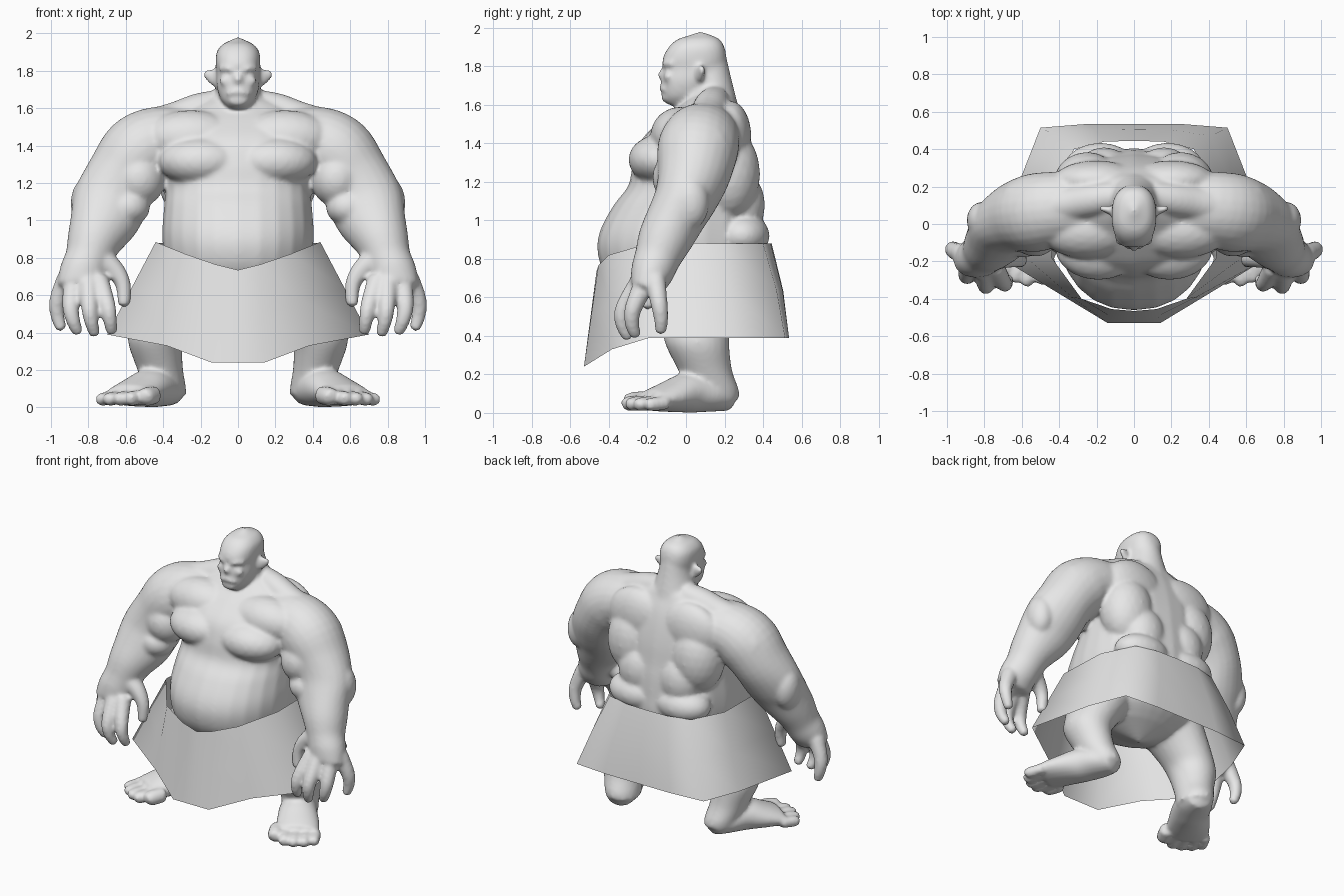
import bpy, bmesh, math
from mathutils import Vector

X, Y, Z = Vector((1, 0, 0)), Vector((0, 1, 0)), Vector((0, 0, 1))
STEPS = 24

grey = bpy.data.materials.new("light grey")
grey.diffuse_color = (0.8, 0.8, 0.8, 1)


def finish(bm, name):
    bmesh.ops.recalc_face_normals(bm, faces=bm.faces)
    mesh = bpy.data.meshes.new(name)
    bm.to_mesh(mesh)
    bm.free()
    for p in mesh.polygons:
        p.use_smooth = True
    mesh.materials.append(grey)
    ob = bpy.data.objects.new(name, mesh)
    bpy.context.collection.objects.link(ob)
    return ob


def curve_rings(rings, sub=4):
    """Extra rings on a smooth curve through the given ones."""
    out = []
    for i in range(len(rings) - 1):
        quad = [rings[min(max(i + d, 0), len(rings) - 1)] for d in (-1, 0, 1, 2)]
        for s in range(sub):
            t = s / sub
            out.append([b + .5 * t * (c - a + t * (2 * a - 5 * b + 4 * c - d + t * (3 * (b - c) + d - a)))
                        for a, b, c, d in zip(*quad)])
    return out + [list(rings[-1])]


def loft(bm, rings, ref=Y, level=False, power=2.0, side=1):
    """Closed limb through rings (x, y, z, half width, half depth along ref)."""
    rings = curve_rings(rings)
    pts = [Vector((r[0] * side, r[1], r[2])) for r in rings]
    loops, tips = [], []
    for i, (c, r) in enumerate(zip(pts, rings)):
        t = Z if level else (pts[min(i + 1, len(pts) - 1)] - pts[max(i - 1, 0)]).normalized()
        v = (ref - t * ref.dot(t)).normalized()
        u = v.cross(t)
        loop = []
        for k in range(STEPS):
            a = math.tau * k / STEPS
            ca, sa = math.cos(a), math.sin(a)
            cu = math.copysign(abs(ca) ** (2 / power), ca)
            cv = math.copysign(abs(sa) ** (2 / power), sa)
            loop.append(bm.verts.new(c + u * r[3] * cu + v * r[4] * cv))
        loops.append(loop)
        if i in (0, len(pts) - 1):
            sign = -1 if i == 0 else 1
            tips.append(bm.verts.new(c + t * sign * 0.5 * min(r[3], r[4])))
    for k in range(STEPS):
        n = (k + 1) % STEPS
        for a, b in zip(loops, loops[1:]):
            bm.faces.new((a[k], a[n], b[n], b[k]))
        bm.faces.new((tips[0], loops[0][n], loops[0][k]))
        bm.faces.new((tips[1], loops[-1][k], loops[-1][n]))


def stack(bm, levels, power=2.0):
    """Upright form from levels (z, half width, front y, back y)."""
    loft(bm, [(0, (f + b) / 2, z, w, (b - f) / 2) for z, w, f, b in levels],
         level=True, power=power)


def blob(bm, centre, size, side=1):
    """Ellipsoid muscle mass."""
    made = bmesh.ops.create_icosphere(bm, subdivisions=3, radius=1)["verts"]
    c = Vector((centre[0] * side, centre[1], centre[2]))
    for v in made:
        v.co = Vector((v.co.x * size[0], v.co.y * size[1], v.co.z * size[2])) + c


def tube(bm, points, radii, side=1, ref=Y):
    loft(bm, [(*p, r, r) for p, r in zip(points, radii)], ref=ref, side=side)


body = bmesh.new()

# Torso with heavy belly
stack(body, [(.52, .22, -.12, .22), (.60, .34, -.30, .33), (.72, .38, -.42, .38),
             (.84, .40, -.46, .405), (.95, .405, -.445, .40), (1.08, .395, -.375, .39),
             (1.18, .39, -.30, .375), (1.30, .41, -.275, .36), (1.42, .42, -.23, .335),
             (1.52, .38, -.13, .305), (1.60, .28, -.03, .27), (1.65, .16, .02, .25)], 2.2)

# Neck and head
stack(body, [(1.50, .24, -.04, .29), (1.62, .155, -.01, .265), (1.74, .112, 0, .235),
             (1.85, .09, .03, .21)])
stack(body, [(1.605, .055, -.10, .05), (1.645, .092, -.12, .12), (1.72, .115, -.125, .18),
             (1.79, .115, -.115, .20), (1.84, .12, -.122, .21), (1.90, .115, -.09, .20),
             (1.94, .085, -.045, .175), (1.958, .05, .01, .14)], 2.4)

# Nose, lips and chin
blob(body, (0, -.122, 1.755), (.027, .025, .03))
tube(body, [(-.055, -.112, 1.675), (0, -.128, 1.69), (.055, -.112, 1.675)], [.012, .015, .012], ref=Z)
blob(body, (0, -.10, 1.64), (.055, .03, .03))

for s in (1, -1):
    # Brow, cheek and pointed ear
    tube(body, [(.015, -.113, 1.80), (.06, -.105, 1.815), (.10, -.07, 1.81)], [.014, .015, .012], s, Z)
    blob(body, (.06, -.09, 1.745), (.04, .028, .03), s)
    loft(body, [(.09, .06, 1.755, .03, .055), (.135, .075, 1.77, .022, .045),
                (.18, .085, 1.79, .013, .02)], ref=Z, side=s)

    # Chest, shoulder slope and back muscles
    blob(body, (.19, -.12, 1.315), (.235, .18, .135), s)
    blob(body, (.25, -.03, 1.44), (.26, .155, .15), s)
    tube(body, [(.10, .15, 1.62), (.21, .13, 1.59), (.33, .11, 1.54), (.45, .09, 1.50)],
         [.08, .09, .095, .10], s)
    blob(body, (.2, .235, 1.43), (.23, .105, .19), s)
    blob(body, (.25, .22, 1.24), (.18, .165, .24), s)
    blob(body, (.16, .28, 1.08), (.15, .13, .18), s)
    blob(body, (.18, .29, .92), (.20, .145, .12), s)

    # Arm
    loft(body, [(.22, .10, 1.43, .17, .18), (.42, .08, 1.42, .19, .20),
                (.53, .06, 1.36, .205, .21), (.62, .04, 1.24, .19, .19),
                (.675, 0, 1.12, .20, .165), (.71, -.05, 1.02, .19, .15),
                (.765, -.11, .90, .15, .14), (.80, -.15, .80, .125, .12),
                (.83, -.18, .72, .125, .11), (.84, -.21, .645, .125, .085)], side=s)
    # Biceps, triceps, elbow and forearm swell
    blob(body, (.53, -.03, 1.22), (.14, .145, .15), s)
    blob(body, (.56, .12, 1.34), (.17, .135, .19), s)
    blob(body, (.81, .02, 1.09), (.085, .10, .14), s)
    blob(body, (.59, -.06, 1.07), (.12, .12, .10), s)

    # Fingers and thumb
    for path in (((.915, -.16, .69), (.965, -.14, .57), (.965, -.13, .49), (.945, -.13, .42)),
                 ((.88, -.22, .66), (.895, -.275, .54), (.88, -.28, .46), (.855, -.26, .40)),
                 ((.80, -.25, .66), (.795, -.325, .54), (.785, -.33, .46), (.765, -.30, .39)),
                 ((.745, -.23, .68), (.70, -.31, .55), (.685, -.32, .47), (.675, -.29, .40))):
        tube(body, path, [.055, .045, .038, .03], s)
    tube(body, [(.75, -.17, .80), (.665, -.18, .74), (.615, -.19, .66), (.61, -.2, .55)],
         [.075, .055, .042, .034], s)

    # Leg
    loft(body, [(.22, .02, .75, .20, .26), (.31, .03, .60, .20, .22),
                (.40, .05, .45, .17, .18), (.44, .06, .35, .148, .165),
                (.42, .10, .22, .125, .14), (.395, .14, .12, .115, .135),
                (.385, .15, .07, .11, .125)], side=s, level=True)
    # Foot, pointing outward
    loft(body, [(.365, .23, .075, .08, .065), (.40, .14, .09, .115, .085),
                (.46, .02, .105, .125, .105), (.535, -.09, .083, .14, .08),
                (.59, -.18, .064, .145, .055)], ref=Z, side=s)
    # Toes
    for x, y, r in ((.49, -.28, .05), (.57, -.295, .04), (.63, -.275, .038),
                    (.685, -.235, .037), (.725, -.18, .036)):
        tube(body, [(x - .04, y + .08, r + .015), (x, y, r + .008), (x + .012, y - .025, r)],
             [r, r, r * .8], s, Z)

# Fuse the muscle masses into one skin
body = finish(body, "body")
fuse = body.modifiers.new("fuse", "REMESH")
fuse.mode = "VOXEL"
fuse.voxel_size = .012
fuse.use_smooth_shade = True
relax = body.modifiers.new("relax", "SMOOTH")
relax.factor = .5
relax.iterations = 10

# Skirt: open flared sheet, waist and hem points from front to back
waist = [(0, -.465, .735), (.12, -.455, .765), (.28, -.40, .82), (.44, -.18, .885),
         (.43, .18, .88), (.32, .40, .88), (.16, .44, .88), (0, .445, .88)]
hem = [(0, -.53, .24), (.14, -.53, .24), (.38, -.385, .33), (.70, -.19, .39),
       (.60, .26, .39), (.50, .515, .39), (.25, .535, .39), (0, .535, .39)]
skirt = bmesh.new()
rows = []
for f in (0, .5, 1):
    half = []
    for w, h in zip(waist, hem):
        p = Vector(w).lerp(Vector(h), f)
        if f == .5 and p.y > 0:
            p.y *= 1.03
        half.append(p)
    ring = half + [Vector((-p.x, p.y, p.z)) for p in half[-2:0:-1]]
    rows.append([skirt.verts.new(p) for p in ring])
for a, b in zip(rows, rows[1:]):
    for k in range(len(a)):
        n = (k + 1) % len(a)
        skirt.faces.new((a[k], b[k], b[n], a[n]))
finish(skirt, "skirt")
